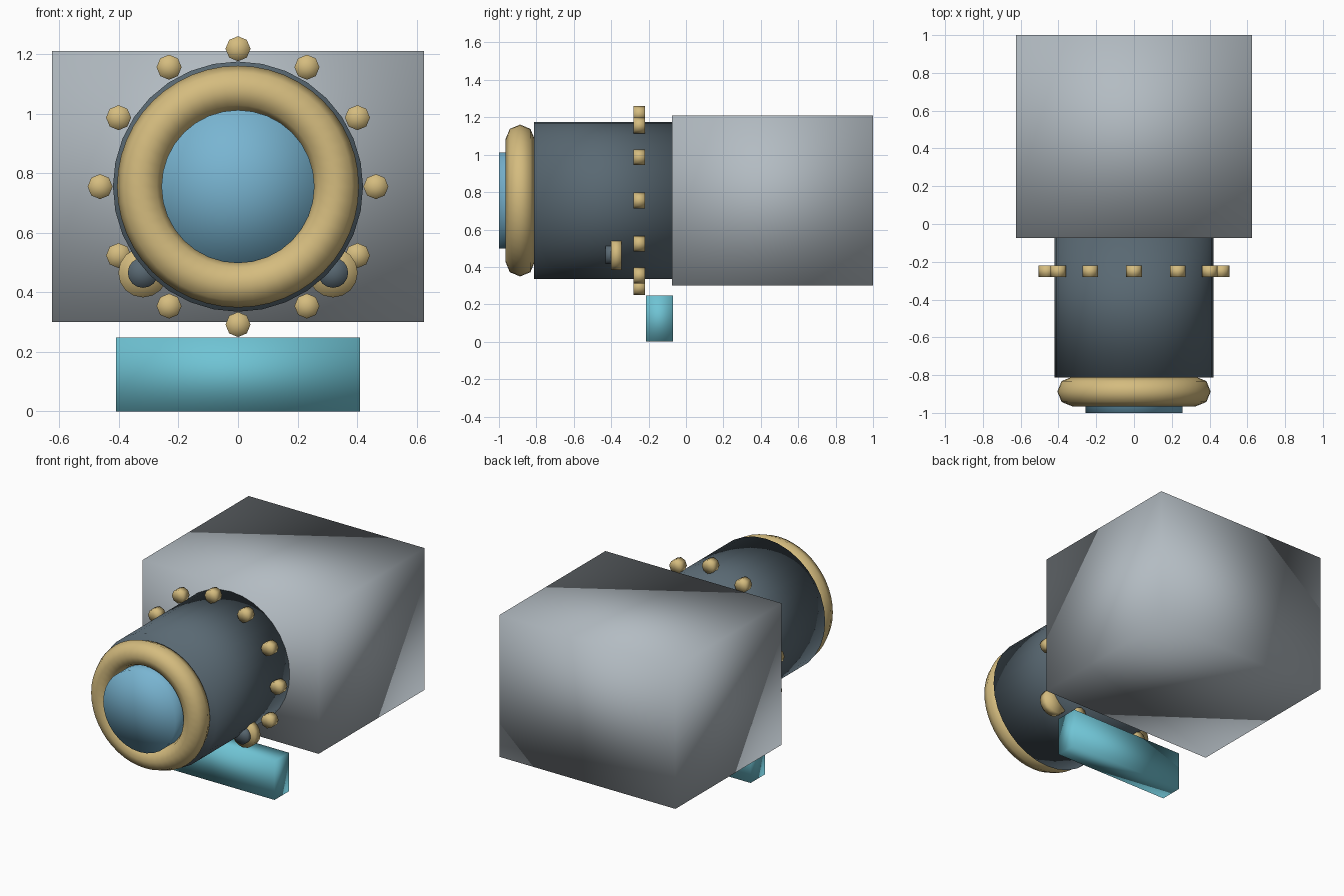
import bpy
import math

cube = bpy.data.objects.get("Cube")
if cube:
    bpy.data.objects.remove(cube, do_unlink=True)


def material(name, rgb):
    m = bpy.data.materials.new(name)
    m.use_nodes = True
    m.diffuse_color = (*rgb, 1)
    bsdf = next(n for n in m.node_tree.nodes if n.type == "BSDF_PRINCIPLED")
    bsdf.inputs["Base Color"].default_value = (*rgb, 1)
    return m


GREY = material("light grey", (0.45, 0.50, 0.54))
SLATE = material("dark slate", (0.10, 0.14, 0.17))
GOLD = material("pale gold", (0.66, 0.50, 0.21))
BLUE = material("lens blue", (0.19, 0.46, 0.64))
CYAN = material("cyan", (0.16, 0.55, 0.66))

AXIS_Z = 0.755          # height of the barrel axis
FACE_Y = (math.pi / 2, 0, 0)


def finish(name, mat):
    ob = bpy.context.object
    ob.name = ob.data.name = name
    ob.data.materials.clear()
    ob.data.materials.append(mat)
    bpy.ops.object.shade_smooth()
    return ob


def box(name, low, high, mat):
    centre = [(a + b) / 2 for a, b in zip(low, high)]
    bpy.ops.mesh.primitive_cube_add(size=1, location=centre)
    bpy.context.object.scale = [b - a for a, b in zip(low, high)]
    bpy.ops.object.transform_apply(location=False, rotation=False, scale=True)
    return finish(name, mat)


def disc(name, x, z, radius, y0, y1, mat, sides):
    """Cylinder lying along the y axis."""
    bpy.ops.mesh.primitive_cylinder_add(
        vertices=sides, radius=radius, depth=y1 - y0, end_fill_type="TRIFAN",
        location=(x, (y0 + y1) / 2, z), rotation=FACE_Y)
    return finish(name, mat)


# Housing and separate foot
box("housing", (-0.625, -0.075, 0.30), (0.625, 1.0, 1.21), GREY)
box("foot", (-0.41, -0.215, 0.0), (0.41, -0.07, 0.248), CYAN)

# Barrel, front ring and lens
disc("barrel", 0, AXIS_Z, 0.42, -0.812, -0.05, SLATE, 32)
bpy.ops.mesh.primitive_torus_add(
    major_radius=0.328, minor_radius=0.078, major_segments=48,
    minor_segments=8, location=(0, -0.887, AXIS_Z), rotation=FACE_Y)
finish("front_ring", GOLD)
disc("lens", 0, AXIS_Z, 0.257, -1.0, -0.80, BLUE, 32)

# Studs around the barrel
for i in range(12):
    a = math.radians(30 * i)
    disc(f"stud_{i + 1}", 0.463 * math.cos(a), AXIS_Z + 0.463 * math.sin(a),
         0.042, -0.28, -0.22, GOLD, 8)

# Pair of knobs low on the barrel
for side, s in (("left", 1), ("right", -1)):
    disc(f"{side}_knob", s * 0.319, 0.466, 0.083, -0.40, -0.345, GOLD, 16)
    disc(f"{side}_knob_cap", s * 0.319, 0.466, 0.051, -0.43, -0.38, SLATE, 16)
